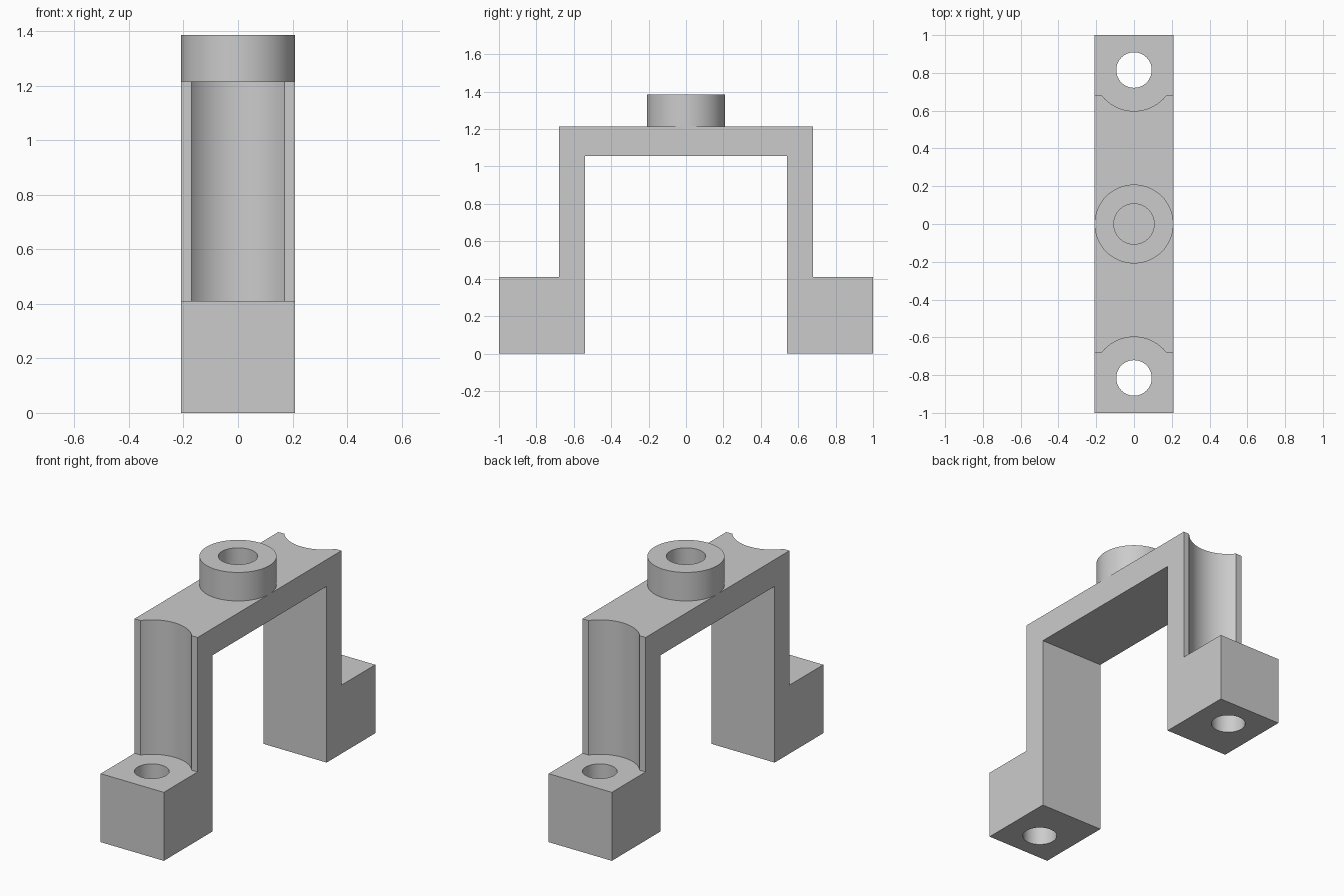
import bpy, bmesh, math
from mathutils import Vector

if "Cube" in bpy.data.objects:
    bpy.data.objects.remove(bpy.data.objects["Cube"], do_unlink=True)

HALF_WIDTH = 0.209
FOOT_TOP, BRIDGE_TOP, BOSS_TOP = 0.41, 1.215, 1.386
BOLT_Y = 0.815

grey = bpy.data.materials.new("light_grey")
grey.use_nodes = True
colour = (0.6, 0.6, 0.6, 1)
grey.diffuse_color = colour
grey.node_tree.nodes["Principled BSDF"].inputs["Base Color"].default_value = colour


def make_object(name, bm):
    bmesh.ops.recalc_face_normals(bm, faces=bm.faces)
    mesh = bpy.data.meshes.new(name)
    bm.to_mesh(mesh)
    bm.free()
    mesh.materials.append(grey)
    obj = bpy.data.objects.new(name, mesh)
    bpy.context.collection.objects.link(obj)
    return obj


def select_only(obj):
    bpy.ops.object.select_all(action='DESELECT')
    obj.select_set(True)
    bpy.context.view_layer.objects.active = obj


def cut_cylinder(target, radius, y, bottom, top):
    bm = bmesh.new()
    bmesh.ops.create_cone(bm, cap_ends=True, segments=64, radius1=radius,
                          radius2=radius, depth=top - bottom)
    bmesh.ops.translate(bm, verts=bm.verts, vec=(0, y, (top + bottom) / 2))
    cutter = make_object("cutter", bm)
    cutter.hide_render = True
    mod = target.modifiers.new("cut", 'BOOLEAN')
    mod.operation = 'DIFFERENCE'
    mod.solver = 'EXACT'
    mod.object = cutter
    select_only(target)
    bpy.ops.object.modifier_apply(modifier=mod.name)
    bpy.data.objects.remove(cutter, do_unlink=True)


# Bracket: stepped arch profile, mirrored and extruded across the width
half = [(0.54, 1.055), (0.54, 0), (1, 0), (1, FOOT_TOP),
        (0.68, FOOT_TOP), (0.68, BRIDGE_TOP)]
outline = half + [(-y, z) for y, z in reversed(half)]
bm = bmesh.new()
face = bm.faces.new([bm.verts.new((-HALF_WIDTH, y, z)) for y, z in outline])
ext = bmesh.ops.extrude_face_region(bm, geom=[face])
bmesh.ops.translate(bm, vec=(2 * HALF_WIDTH, 0, 0),
                    verts=[v for v in ext["geom"] if isinstance(v, bmesh.types.BMVert)])
bracket = make_object("bracket", bm)

# Bolt holes through the feet, with tool clearance grooves in the legs
for side in (-1, 1):
    cut_cylinder(bracket, 0.217, side * BOLT_Y, FOOT_TOP, 1.5)
    cut_cylinder(bracket, 0.094, side * BOLT_Y, -0.1, 0.6)

# Boss: ring on the middle of the bridge
bm = bmesh.new()
section = [(0.107, BRIDGE_TOP), (0.209, BRIDGE_TOP), (0.209, BOSS_TOP), (0.107, BOSS_TOP)]
verts = [bm.verts.new((r, 0, z)) for r, z in section]
edges = [bm.edges.new((verts[i], verts[(i + 1) % 4])) for i in range(4)]
bmesh.ops.spin(bm, geom=verts + edges, axis=(0, 0, 1), cent=(0, 0, 0),
               angle=2 * math.pi, steps=64, use_merge=True)
bmesh.ops.remove_doubles(bm, verts=bm.verts, dist=0.0001)
boss = make_object("boss", bm)

for obj in (bracket, boss):
    select_only(obj)
    bpy.ops.object.shade_smooth_by_angle(angle=math.radians(30))
